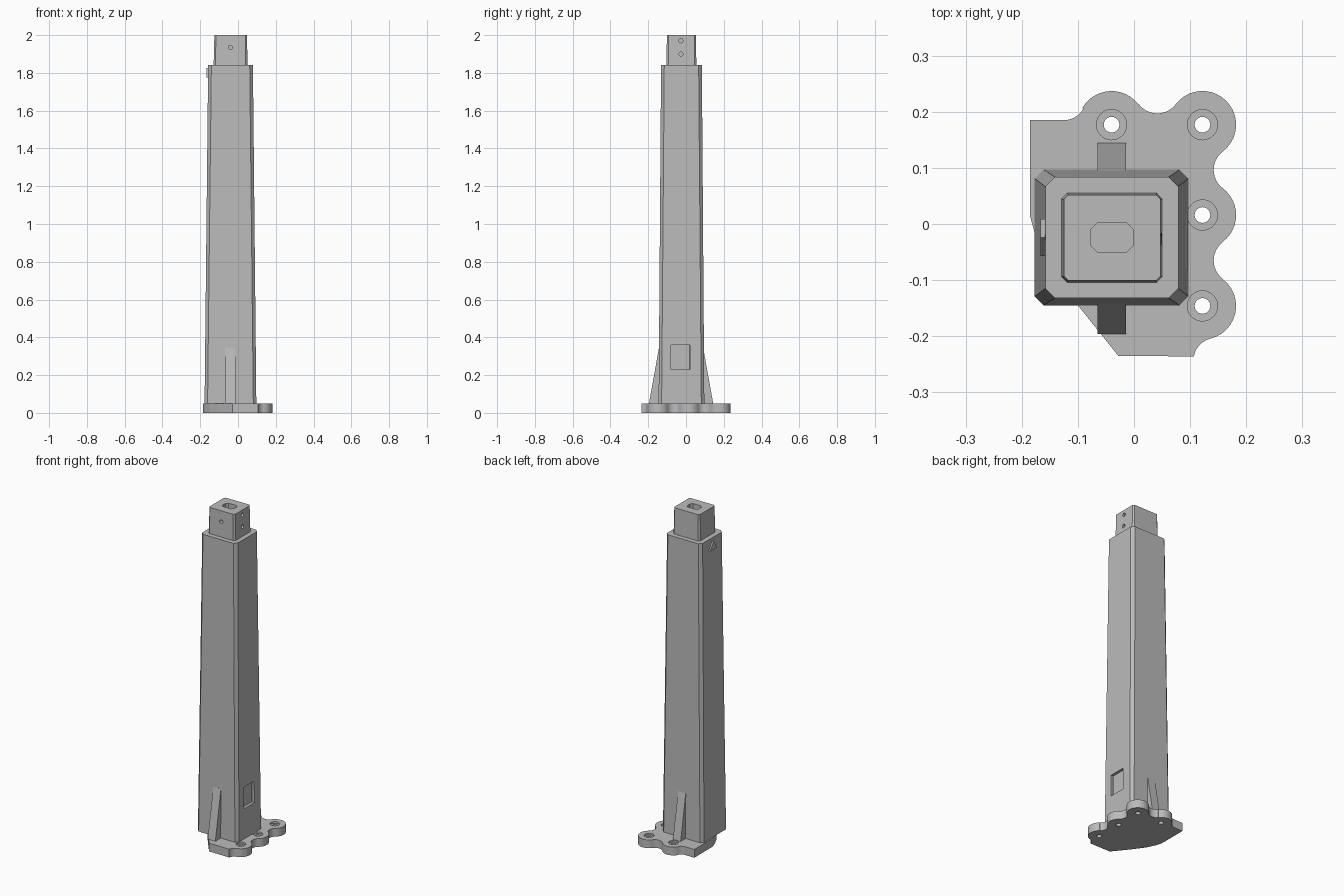
import bpy, bmesh, math
from mathutils import Matrix

if "Cube" in bpy.data.objects:
    bpy.data.objects.remove(bpy.data.objects["Cube"])

grey = bpy.data.materials.new("light_grey")
grey.diffuse_color = (0.5, 0.5, 0.5, 1)
grey.use_nodes = True
grey.node_tree.nodes["Principled BSDF"].inputs["Base Color"].default_value = grey.diffuse_color


def finish(name, bm, hidden=False):
    bmesh.ops.recalc_face_normals(bm, faces=bm.faces)
    me = bpy.data.meshes.new(name)
    bm.to_mesh(me)
    bm.free()
    me.materials.append(grey)
    ob = bpy.data.objects.new(name, me)
    bpy.context.collection.objects.link(ob)
    ob.hide_render = hidden
    if hidden:
        ob.hide_set(True)
    return ob


def loft(name, low, high, hidden=False):
    """Solid between two matching closed outlines of 3D points."""
    bm = bmesh.new()
    a = [bm.verts.new(p) for p in low]
    b = [bm.verts.new(p) for p in high]
    bm.faces.new(a)
    bm.faces.new(b)
    n = len(a)
    for i in range(n):
        j = (i + 1) % n
        bm.faces.new((a[i], a[j], b[j], b[i]))
    return finish(name, bm, hidden)


def octagon(x0, x1, y0, y1, c, z):
    """Rectangle with chamfered corners."""
    return [(x0 + c, y0, z), (x1 - c, y0, z), (x1, y0 + c, z), (x1, y1 - c, z),
            (x1 - c, y1, z), (x0 + c, y1, z), (x0, y1 - c, z), (x0, y0 + c, z)]


def drill(name, centre, r, depth, axis='Z'):
    bm = bmesh.new()
    rot = {'X': Matrix.Rotation(math.pi / 2, 4, 'Y'),
           'Y': Matrix.Rotation(math.pi / 2, 4, 'X'), 'Z': Matrix()}[axis]
    bmesh.ops.create_cone(bm, cap_ends=True, segments=24, radius1=r, radius2=r,
                          depth=depth, matrix=Matrix.Translation(centre) @ rot)
    return finish(name, bm, True)


def cut(ob, cutter):
    m = ob.modifiers.new("cut", 'BOOLEAN')
    m.operation = 'DIFFERENCE'
    m.solver = 'EXACT'
    m.object = cutter


def arc(cx, cy, r, a0, a1, n=12):
    return [(cx + r * math.cos(math.radians(a0 + (a1 - a0) * i / n)),
             cy + r * math.sin(math.radians(a0 + (a1 - a0) * i / n)))
            for i in range(n + 1)]


# Base plate: scalloped outline around four bolt lobes
R, F = 0.06, 0.041
outline = [(-0.185, 0.185)]
outline += arc(-0.125, 0.225, 0.04, -90, -29.5, 6)
outline += arc(-0.04, 0.177, R, 150.5, 37.2)
outline += arc(0.0415, 0.238, F, 217.2, 322.8)
outline += arc(0.122, 0.177, R, 142.8, -52.8, 20)
outline += arc(0.183, 0.0965, F, 127.2, 232.8)
outline += arc(0.122, 0.016, R, 52.8, -52.8)
outline += arc(0.183, -0.065, F, 127.2, 232.8)
outline += arc(0.122, -0.146, R, 52.8, -76)
outline += arc(0.146, -0.243, 0.04, 104, 170, 6)
outline += [(-0.028, -0.235), (-0.1, -0.145), (-0.15, -0.075),
            (-0.176, -0.02), (-0.185, 0.013)]
plate = loft("base_plate", [(x, y, 0) for x, y in outline],
             [(x, y, 0.05) for x, y in outline])

# Counterbored bolt holes
for i, (x, y) in enumerate([(-0.04, 0.177), (0.122, 0.177), (0.122, 0.016), (0.122, -0.146)]):
    cut(plate, drill(f"bolt_hole_cutter_{i}", (x, y, 0.025), 0.014, 0.2))
    cut(plate, drill(f"counterbore_cutter_{i}", (x, y, 0.06), 0.027, 0.04))

# Tapered column with chamfered corners and a recessed window on the right
column = loft("column", octagon(-0.177, 0.097, -0.145, 0.097, 0.016, 0.05),
              octagon(-0.158, 0.079, -0.132, 0.084, 0.017, 1.843))
cut(column, loft("window_cutter", octagon(0.078, 0.15, -0.08, 0.02, 0.0005, 0.23),
                 octagon(0.078, 0.15, -0.08, 0.02, 0.0005, 0.36), True))

# Top tenon with a central socket and screw holes
tenon = loft("top_tenon", octagon(-0.129, 0.051, -0.104, 0.055, 0.01, 1.843),
             octagon(-0.125, 0.047, -0.101, 0.052, 0.008, 2.0))
cut(tenon, loft("socket_cutter", octagon(-0.077, -0.001, -0.05, 0.002, 0.012, 1.86),
                octagon(-0.077, -0.001, -0.05, 0.002, 0.012, 2.05), True))
cut(tenon, drill("front_screw_cutter", (-0.04, -0.09, 1.935), 0.011, 0.1, 'Y'))
for i, z in enumerate((1.9, 1.97)):
    cut(tenon, drill(f"side_screw_cutter_{i}", (0.04, -0.027, z), 0.011, 0.1, 'X'))

# Front and back gussets, mirrored about the column centre
for name, s in (("front_gusset", -1), ("back_gusset", 1)):
    prof = [(0.10, 0.05), (0.17, 0.05), (0.117, 0.345), (0.10, 0.345)]
    loft(name, [(-0.065, -0.026 + s * d, z) for d, z in prof],
         [(-0.014, -0.026 + s * d, z) for d, z in prof])

# Raised triangular marker on the left face
tri = [(-0.057, 1.775), (0.009, 1.775), (-0.024, 1.825)]
loft("triangle_marker", [(-0.15, y, z) for y, z in tri],
     [(-0.167, y, z) for y, z in tri])
